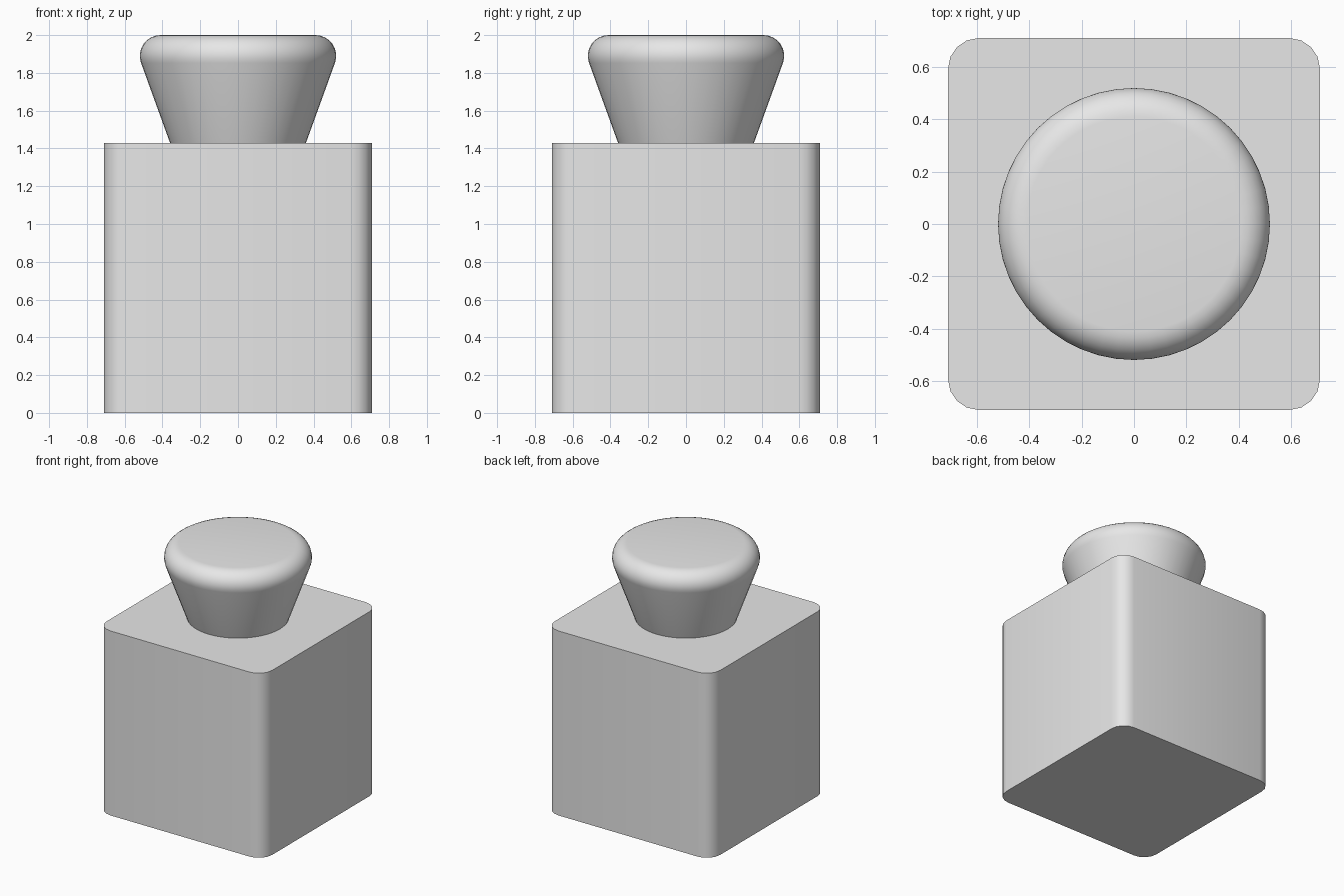
import bpy, bmesh, math

cube = bpy.data.objects.get("Cube")
if cube:
    bpy.data.objects.remove(cube, do_unlink=True)

grey = bpy.data.materials.new("plain_grey")
grey.use_nodes = True
colour = (0.8, 0.8, 0.8, 1)
grey.diffuse_color = colour
grey.node_tree.nodes["Principled BSDF"].inputs["Base Color"].default_value = colour


def finish(name, bm):
    bmesh.ops.recalc_face_normals(bm, faces=bm.faces)
    mesh = bpy.data.meshes.new(name)
    bm.to_mesh(mesh)
    bm.free()
    mesh.materials.append(grey)
    obj = bpy.data.objects.new(name, mesh)
    bpy.context.collection.objects.link(obj)
    bpy.ops.object.select_all(action="DESELECT")
    obj.select_set(True)
    bpy.context.view_layer.objects.active = obj
    bpy.ops.object.shade_smooth_by_angle(angle=math.radians(35))
    return obj


# Square body with rounded upright edges
HEIGHT, WIDTH = 1.43, 1.42
bm = bmesh.new()
bmesh.ops.create_cube(bm, size=1)
for v in bm.verts:
    v.co = (v.co.x * WIDTH, v.co.y * WIDTH, (v.co.z + 0.5) * HEIGHT)
upright = [e for e in bm.edges if abs(e.verts[0].co.z - e.verts[1].co.z) > 0.1]
bmesh.ops.bevel(bm, geom=upright, offset=0.115, segments=4, profile=0.5, affect="EDGES")
finish("body", bm)

# Flared knob: tapered stem, rounded rim and flat top
SIDES, RIM, STEPS = 48, 0.11, 8
profile = [(0, HEIGHT), (0.36, HEIGHT)]
for i in range(STEPS + 1):
    a = math.radians(-20 + 110 * i / STEPS)
    profile.append((0.41 + RIM * math.cos(a), 2 - RIM + RIM * math.sin(a)))
profile.append((0, 2))
bm = bmesh.new()
points = [bm.verts.new((r, 0, z)) for r, z in profile]
edges = [bm.edges.new(pair) for pair in zip(points, points[1:])]
bmesh.ops.spin(bm, geom=points + edges, cent=(0, 0, 0), axis=(0, 0, 1),
               angle=math.tau, steps=SIDES)
bmesh.ops.remove_doubles(bm, verts=bm.verts, dist=0.0005)
finish("knob", bm)
